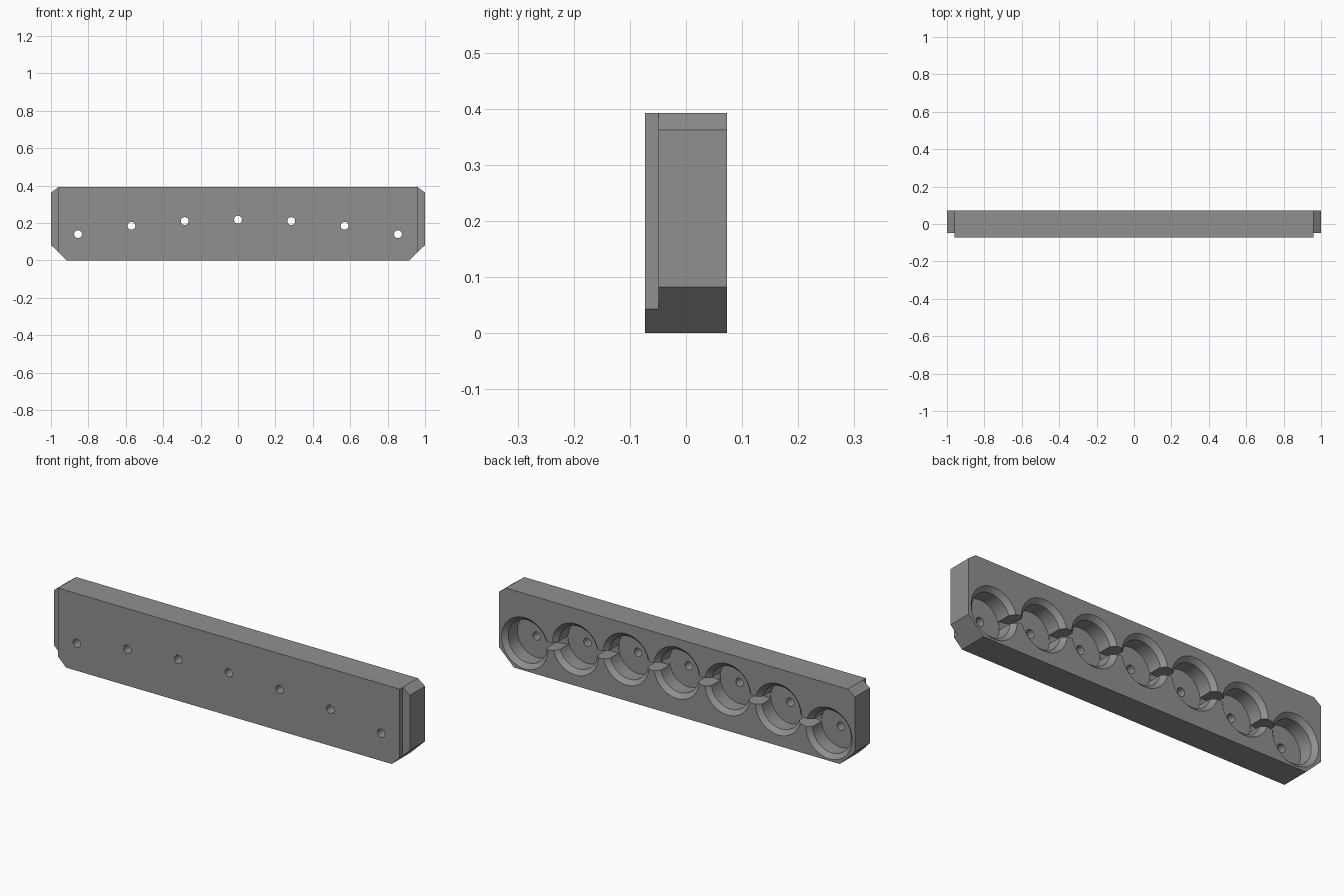
import bpy, bmesh, math

if "Cube" in bpy.data.objects:
    bpy.data.objects.remove(bpy.data.objects["Cube"])

grey = bpy.data.materials.new("mid grey")
grey.diffuse_color = (0.28, 0.28, 0.28, 1)
grey.use_nodes = True
grey.node_tree.nodes["Principled BSDF"].inputs["Base Color"].default_value = grey.diffuse_color

BACK, FRONT, STEP, FLOOR = 0.073, -0.073, -0.049, -0.022


def finish(name, bm):
    bmesh.ops.recalc_face_normals(bm, faces=bm.faces)
    me = bpy.data.meshes.new(name)
    bm.to_mesh(me)
    bm.free()
    ob = bpy.data.objects.new(name, me)
    bpy.context.collection.objects.link(ob)
    me.materials.append(grey)
    return ob


def prism(name, outline, y0, y1):
    """Extrude an (x, z) outline from y0 to y1."""
    bm = bmesh.new()
    face = bm.faces.new([bm.verts.new((x, y0, z)) for x, z in outline])
    ext = bmesh.ops.extrude_face_region(bm, geom=[face])
    verts = [v for v in ext["geom"] if isinstance(v, bmesh.types.BMVert)]
    bmesh.ops.translate(bm, verts=verts, vec=(0, y1 - y0, 0))
    return finish(name, bm)


def turned(name, profile, cx, cz, n):
    """Stack of rings (radius, y) about an axis along y."""
    bm = bmesh.new()
    rings = [[bm.verts.new((cx + r * math.cos(2 * math.pi * i / n), y,
                            cz + r * math.sin(2 * math.pi * i / n)))
              for i in range(n)] for r, y in profile]
    for a, b in zip(rings, rings[1:]):
        for i in range(n):
            j = (i + 1) % n
            bm.faces.new((a[i], a[j], b[j], b[i]))
    bm.faces.new(rings[0])
    bm.faces.new(rings[-1])
    return finish(name, bm)


# Block with chamfered corners
half = [(0.915, 0), (1, 0.082), (1, 0.362), (0.96, 0.392)]
body = prism("holder_block", half + [(-x, z) for x, z in reversed(half)], FRONT, BACK)

cutters = []
# Steps at both front ends
for s in (-1, 1):
    box = [(s * 0.96, -0.1), (s * 1.1, -0.1), (s * 1.1, 0.5), (s * 0.96, 0.5)]
    cutters.append(prism("end_step_cutter", box, -0.1, STEP))

# Countersunk round pockets along a shallow arc, each with a small through hole
right = [(0.285, 0.21), (0.57, 0.185), (0.855, 0.14)]
centres = [(-x, z) for x, z in reversed(right)] + [(0, 0.218)] + right
for x, z in centres:
    cutters.append(turned("pocket_cutter",
                          [(0.108, FLOOR), (0.108, 0.051), (0.130, BACK), (0.135, 0.078)],
                          x, z, 64))
    cutters.append(turned("pin_hole_cutter", [(0.021, -0.1), (0.021, 0)], x, z, 24))

# Slots joining neighbouring pockets
for (x0, z0), (x1, z1) in zip(centres, centres[1:]):
    h = 0.02
    dx, dz = (x1 - x0) * 0.25, (z1 - z0) * 0.25
    a, b = (x0 + dx, z0 + dz), (x1 - dx, z1 - dz)
    slot = [(a[0], a[1] - h), (b[0], b[1] - h), (b[0], b[1] + h), (a[0], a[1] + h)]
    cutters.append(prism("slot_cutter", slot, FLOOR + 0.002, 0.1))

# Cut everything out of the block
bpy.context.view_layer.objects.active = body
body.select_set(True)
for c in cutters:
    mod = body.modifiers.new("cut", "BOOLEAN")
    mod.operation = "DIFFERENCE"
    mod.solver = "EXACT"
    mod.object = c
    bpy.ops.object.modifier_apply(modifier=mod.name)
    bpy.data.objects.remove(c, do_unlink=True)

bpy.ops.object.shade_smooth_by_angle(angle=math.radians(25))
